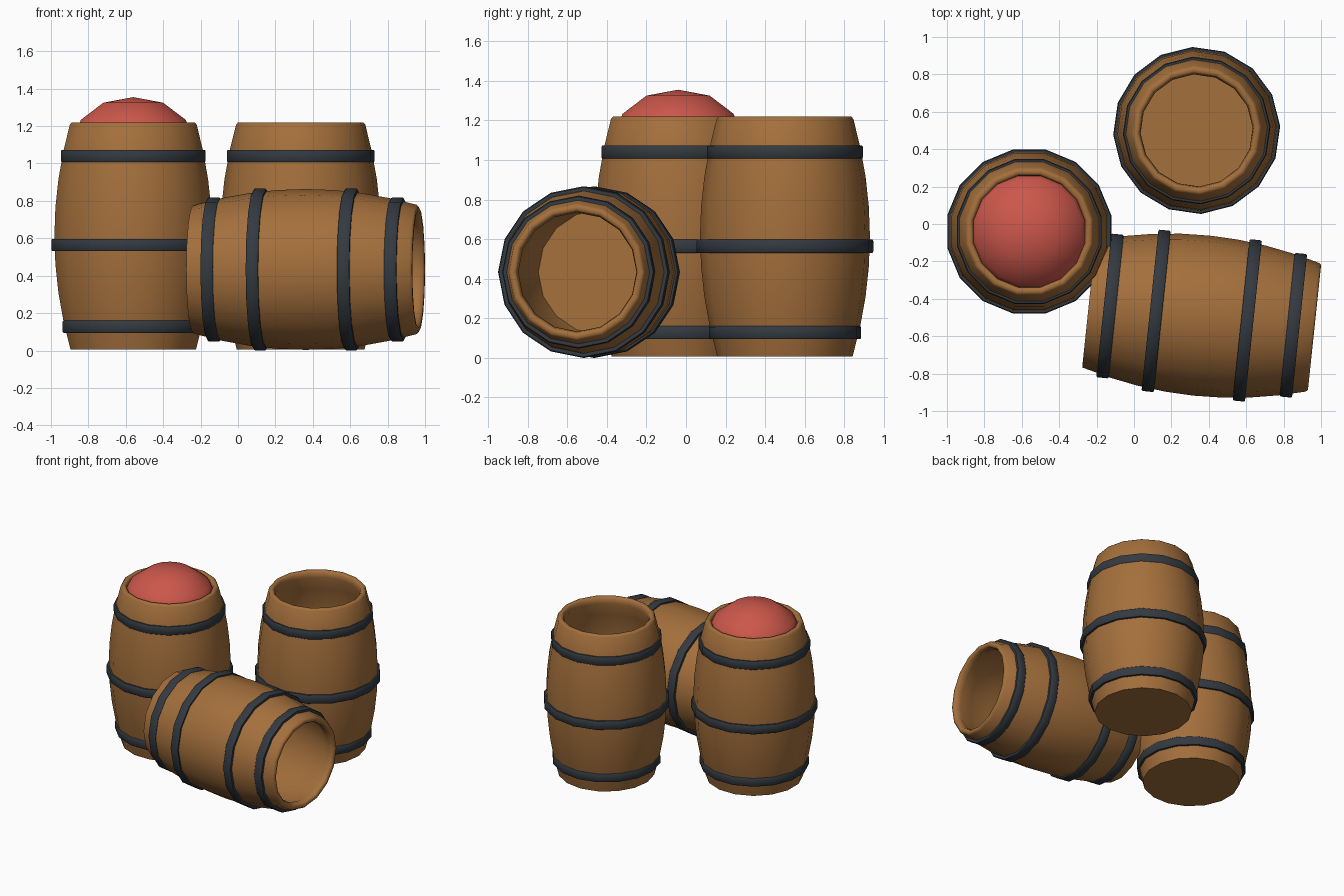
import bpy, bmesh, math
from mathutils import Matrix

if "Cube" in bpy.data.objects:
    bpy.data.objects.remove(bpy.data.objects["Cube"])

SIDES = 16
HEIGHT = 1.213


def material(name, rgb):
    m = bpy.data.materials.new(name)
    m.diffuse_color = (*rgb, 1.0)
    m.use_nodes = True
    m.node_tree.nodes["Principled BSDF"].inputs["Base Color"].default_value = m.diffuse_color
    return m


WOOD = material("brown wood", (0.37, 0.16, 0.045))
IRON = material("dark iron", (0.033, 0.042, 0.052))
RED = material("red contents", (0.60, 0.095, 0.07))


def lathe(name, profile, mat, matrix, closed=False, angle=50):
    """Revolve (radius, height) points about z; zero radius makes a pole."""
    bm = bmesh.new()
    rings = []
    for r, z in profile:
        if r == 0:
            rings.append([bm.verts.new((0, 0, z))] * SIDES)
        else:
            rings.append([bm.verts.new((r * math.cos(a), r * math.sin(a), z))
                          for a in (2 * math.pi * i / SIDES for i in range(SIDES))])
    pairs = list(zip(rings, rings[1:]))
    if closed:
        pairs.append((rings[-1], rings[0]))
    for a, b in pairs:
        for i in range(SIDES):
            j = (i + 1) % SIDES
            quad = list(dict.fromkeys((a[i], a[j], b[j], b[i])))
            bm.faces.new(quad)
    bmesh.ops.recalc_face_normals(bm, faces=bm.faces)
    mesh = bpy.data.meshes.new(name)
    bm.to_mesh(mesh)
    bm.free()
    mesh.materials.append(mat)
    obj = bpy.data.objects.new(name, mesh)
    bpy.context.collection.objects.link(obj)
    obj.matrix_world = matrix
    bpy.ops.object.select_all(action='DESELECT')
    obj.select_set(True)
    bpy.context.view_layer.objects.active = obj
    bpy.ops.object.shade_smooth_by_angle(angle=math.radians(angle))
    return obj


def bulge(z):
    t = 2 * z / HEIGHT - 1
    return 0.342 + 0.088 * (1 - t * t)


def barrel(name, matrix, hoops):
    # Hollow staves: outer bulge, rounded rim, inner lip, inner wall and floor
    steps = 8
    outer = [(bulge(HEIGHT * i / steps), HEIGHT * i / steps) for i in range(steps)]
    rim = [(0.346, HEIGHT - 0.012), (0.336, HEIGHT), (0.315, HEIGHT),
           (0.306, HEIGHT - 0.012), (0.300, HEIGHT - 0.045)]
    inner = [(bulge(HEIGHT * i / steps) - 0.035, HEIGHT * i / steps)
             for i in range(steps - 1, 0, -1)]
    floor = [(0.315, 0.06), (0, 0.06)]
    lathe(name + "_staves", [(0, 0)] + outer + rim + inner + floor, WOOD, matrix, angle=65)
    # Iron hoops
    for k, (z, r) in enumerate(hoops):
        h = 0.033
        profile = [(r - 0.03, z - h), (r - 0.005, z - h), (r, z - h + 0.006),
                   (r, z + h - 0.006), (r - 0.005, z + h), (r - 0.03, z + h)]
        lathe(f"{name}_hoop_{k + 1}", profile, IRON, matrix, closed=True, angle=50)


def upright(x, y, turn):
    return Matrix.Translation((x, y, 0.006)) @ Matrix.Rotation(math.radians(turn), 4, 'Z')


# Two standing barrels
standing_hoops = [(0.122, 0.385), (0.558, 0.447), (1.034, 0.395)]
filled = upright(-0.56, -0.04, 11.25)
barrel("filled_barrel", filled, standing_hoops)
barrel("empty_barrel", upright(0.335, 0.50, 3), standing_hoops)

# Heap of red contents in the first barrel
lathe("red_heap", [(0.312, 1.13), (0.308, 1.18), (0.285, 1.228), (0.163, 1.319), (0, 1.349)],
      RED, filled, angle=60)

# Barrel lying on its side, open end towards +x
lying = (Matrix.Translation((0.362, -0.49, 0.4335))
         @ Matrix.Rotation(math.radians(-6), 4, 'Z')
         @ Matrix.Rotation(math.radians(90), 4, 'Y')
         @ Matrix.Translation((0, 0, -HEIGHT / 2)))
mid = HEIGHT / 2
barrel("lying_barrel", lying, [(mid - 0.493, 0.386), (mid - 0.245, 0.4335),
                               (mid + 0.245, 0.4335), (mid + 0.493, 0.386)])
